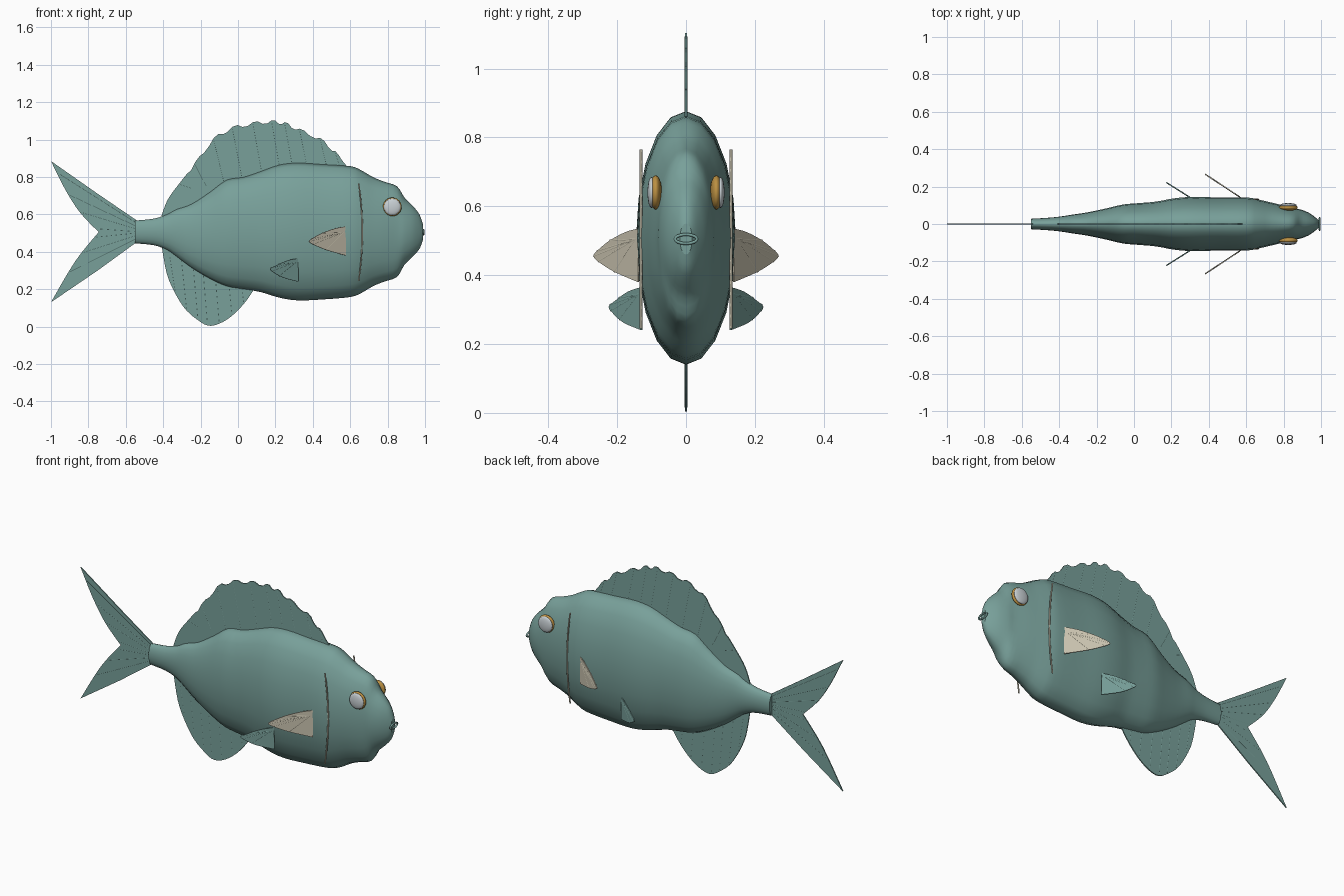
import bpy, bmesh, math
from mathutils import Vector

if "Cube" in bpy.data.objects:
    bpy.data.objects.remove(bpy.data.objects["Cube"])


def material(name, rgb):
    m = bpy.data.materials.new(name)
    m.diffuse_color = (*rgb, 1)
    m.use_nodes = True
    m.node_tree.nodes["Principled BSDF"].inputs["Base Color"].default_value = m.diffuse_color
    return m


TEAL = material("teal skin", (0.188, 0.352, 0.323))
CREAM = material("cream fin", (0.60, 0.56, 0.44))
GOLD = material("gold eye rim", (0.50, 0.28, 0.055))
PALE = material("pale eye", (0.58, 0.63, 0.66))


def add_object(name, data, mat):
    ob = bpy.data.objects.new(name, data)
    bpy.context.collection.objects.link(ob)
    data.materials.append(mat)
    return ob


def smooth_path(pts, steps=4):
    """Catmull-Rom points through pts."""
    pts = [Vector(p) for p in pts]
    out = []
    for i in range(len(pts) - 1):
        a, b = pts[max(i - 1, 0)], pts[i]
        c, d = pts[i + 1], pts[min(i + 2, len(pts) - 1)]
        for s in range(steps):
            t = s / steps
            out.append(0.5 * (2 * b + (c - a) * t + (2 * a - 5 * b + 4 * c - d) * t ** 2
                              + (3 * b - a - 3 * c + d) * t ** 3))
    return out + [pts[-1]]


def fin(name, outline, mat, place=lambda x, z: (x, 0, z), thick=0.006):
    """Thin plate from an (x, z) outline."""
    bm = bmesh.new()
    bm.faces.new([bm.verts.new(place(p[0], p[1])) for p in outline])
    me = bpy.data.meshes.new(name)
    bm.to_mesh(me)
    bm.free()
    ob = add_object(name, me, mat)
    mod = ob.modifiers.new("thickness", 'SOLIDIFY')
    mod.thickness, mod.offset = thick, 0


def tubes(name, paths, mat, radius=0.004, cyclic=False):
    """Thin round strands along 3D paths."""
    cu = bpy.data.curves.new(name, 'CURVE')
    cu.dimensions = '3D'
    cu.bevel_depth, cu.bevel_resolution, cu.use_fill_caps = radius, 1, True
    for path in paths:
        sp = cu.splines.new('POLY')
        sp.points.add(len(path) - 1)
        for pt, co in zip(sp.points, path):
            pt.co = (*co, 1)
        sp.use_cyclic_u = cyclic
    add_object(name, cu, mat)


# Body: elliptical rings lofted along x (x, top, bottom, half width)
stations = [
    (-.55, .567, .445, .028), (-.45, .577, .435, .034), (-.38, .60, .41, .042),
    (-.33, .627, .375, .05), (-.25, .655, .315, .062), (-.15, .72, .255, .083),
    (-.06, .785, .215, .104), (.03, .80, .20, .112), (.12, .83, .185, .12),
    (.22, .865, .155, .138), (.32, .876, .14, .145), (.45, .868, .145, .142),
    (.60, .858, .158, .142), (.66, .835, .18, .132), (.72, .80, .215, .118),
    (.78, .775, .24, .104), (.85, .75, .265, .085), (.89, .69, .33, .078),
    (.935, .645, .375, .06), (.97, .60, .415, .035), (.988, .55, .46, .018)]
SIDES = 20
bm = bmesh.new()
rings = []
for x, top, bot, w in smooth_path(stations, 3):
    ring = []
    for k in range(SIDES):
        a = 2 * math.pi * k / SIDES
        ring.append(bm.verts.new((x, w * math.sin(a),
                                  (top + bot) / 2 + (top - bot) / 2 * math.cos(a))))
    rings.append(ring)
for r0, r1 in zip(rings, rings[1:]):
    for k in range(SIDES):
        j = (k + 1) % SIDES
        bm.faces.new((r0[k], r0[j], r1[j], r1[k]))
bm.faces.new(rings[0])
bm.faces.new(rings[-1])
bmesh.ops.recalc_face_normals(bm, faces=bm.faces)
for f in bm.faces:
    f.smooth = len(f.verts) == 4
body_mesh = bpy.data.meshes.new("body")
bm.to_mesh(body_mesh)
bm.free()
add_object("body", body_mesh, TEAL)

# Dorsal fin with a scalloped top edge
crest = smooth_path([(-.41, .59), (-.375, .68), (-.31, .77), (-.23, .87), (-.13, 1.0),
                     (-.03, 1.06), (.08, 1.085), (.18, 1.095), (.25, 1.085), (.33, 1.05),
                     (.44, 1.0), (.52, .93), (.58, .86)], 4)
for i, p in enumerate(crest):
    if 10 < i < 46:
        p.y += 0.008 if i % 4 < 2 else -0.008
fin("dorsal_fin", crest + [Vector((.5, .78)), Vector((.1, .74)), Vector((-.2, .6))], TEAL)
tubes("dorsal_rays", [[(p.x, 0, p.y - .01), (p.x + .06, 0, min(p.y - .03, .75))]
                      for p in crest[8:46:4]], TEAL)

# Anal fin
lower = smooth_path([(-.41, .46), (-.40, .38), (-.37, .25), (-.295, .11), (-.215, .035),
                     (-.145, .004), (-.055, .04), (.03, .12), (.10, .22)], 4)
fin("anal_fin", lower + [Vector((.05, .3)), Vector((-.25, .42))], TEAL)
tubes("anal_rays", [[(p.x, 0, p.y + .01), (p.x - .03, 0, max(p.y + .03, .38))]
                    for p in lower[10:30:3]], TEAL)

# Forked tail fin
upper_edge = smooth_path([(-1, .885), (-.925, .735), (-.845, .61), (-.745, .505)])
lower_edge = smooth_path([(-.745, .505), (-.87, .35), (-1, .13)])
tail = upper_edge + lower_edge[1:] + [Vector((-.75, .30)), Vector((-.53, .46)),
                                      Vector((-.53, .56)), Vector((-.75, .71))]
fin("tail_fin", tail, TEAL)
tips = upper_edge[2::3] + lower_edge[1::2]
tubes("tail_rays", [[(-.54, 0, .505 + (p.y - .505) * .15), (p.x + .01, 0, p.y)]
                    for p in tips[:-1]], TEAL)


def paired_fin(name, outline, root, tips, mat, x0, y0, slope, side):
    """Side fin lying in a plane that flares outward toward the tail."""
    def place(x, z):
        return (x, side * (y0 + (x0 - x) * slope), z)
    fin(name, outline, mat, place, 0.005)
    tubes(name + "_rays", [[place(*root), place(p[0], p[1])] for p in tips], mat, 0.0035)


pectoral = smooth_path([(.575, .535), (.52, .525), (.45, .50), (.395, .47), (.38, .455),
                        (.40, .44), (.47, .41), (.575, .38)], 3)
pelvic = smooth_path([(.32, .365), (.26, .352), (.20, .325), (.172, .308),
                      (.19, .29), (.24, .262), (.322, .24)], 3)


def eye(name, x, y, z, r, depth, mat):
    bm = bmesh.new()
    bmesh.ops.create_uvsphere(bm, u_segments=24, v_segments=12, radius=1)
    for v in bm.verts:
        v.co = (x + v.co.x * r, y + v.co.z * depth, z + v.co.y * r)
    for f in bm.faces:
        f.smooth = True
    me = bpy.data.meshes.new(name)
    bm.to_mesh(me)
    bm.free()
    add_object(name, me, mat)


# Parts on both sides
for side, tag in ((-1, "right"), (1, "left")):
    paired_fin("pectoral_fin_" + tag, pectoral, (.565, .505), pectoral[6:20:3],
               CREAM, .575, .138, .66, side)
    paired_fin("pelvic_fin_" + tag, pelvic, (.31, .345), pelvic[5:17:3],
               TEAL, .322, .128, .63, side)
    eye("eye_rim_" + tag, .825, side * .088, .64, .05, .018, GOLD)
    eye("eye_lens_" + tag, .825, side * .1, .64, .045, .012, PALE)
    # Gill line: shallow arc
    tubes("gill_line_" + tag,
          [[(.645 + .02 * (1 - t * t), side * .131, .505 + .26 * t)
            for t in [i / 8 - 1 for i in range(17)]]], CREAM)

# Mouth ring
tubes("mouth", [[(.992, .032 * math.cos(a), .505 + .013 * math.sin(a))
                 for a in [2 * math.pi * i / 20 for i in range(20)]]], TEAL, .005, True)
